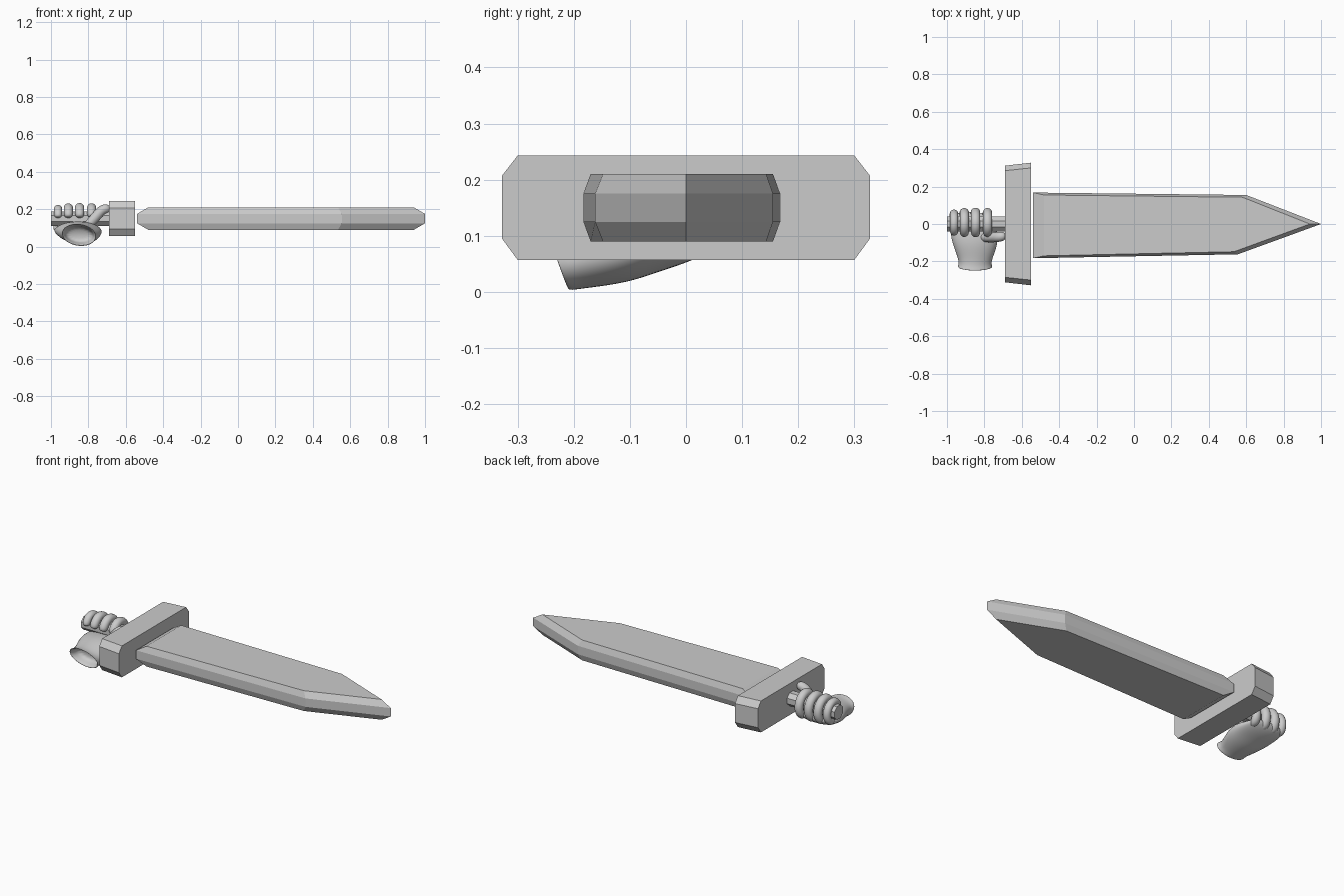
import bpy, bmesh, math
from mathutils import Vector

if "Cube" in bpy.data.objects:
    bpy.data.objects.remove(bpy.data.objects["Cube"])

grey = bpy.data.materials.new("grey")
grey.diffuse_color = (0.6, 0.6, 0.6, 1)
grey.use_nodes = True
grey.node_tree.nodes["Principled BSDF"].inputs["Base Color"].default_value = grey.diffuse_color


def loft(name, rings, smooth=False):
    """Skin closed rings of equal length and cap both ends."""
    bm = bmesh.new()
    vr = [[bm.verts.new(p) for p in r] for r in rings]
    n = len(rings[0])
    for a, b in zip(vr, vr[1:]):
        for i in range(n):
            j = (i + 1) % n
            bm.faces.new((a[i], a[j], b[j], b[i]))
    bm.faces.new(vr[0])
    bm.faces.new(vr[-1])
    bmesh.ops.recalc_face_normals(bm, faces=bm.faces)
    me = bpy.data.meshes.new(name)
    bm.to_mesh(me)
    bm.free()
    me.materials.append(grey)
    ob = bpy.data.objects.new(name, me)
    bpy.context.collection.objects.link(ob)
    if smooth:
        for p in me.polygons:
            p.use_smooth = True
        sub = ob.modifiers.new("round", 'SUBSURF')
        sub.levels = sub.render_levels = 2
    return ob


def tube(name, pts, radius, ref, sides=8):
    """Rounded tube along a path; ref is a direction roughly across it."""
    pts = [Vector(p) for p in pts]
    rings = []
    for i, p in enumerate(pts):
        t = (pts[min(i + 1, len(pts) - 1)] - pts[max(i - 1, 0)]).normalized()
        u = (ref - t * ref.dot(t)).normalized()
        v = t.cross(u)
        r = radius * (0.7 if i in (0, len(pts) - 1) else 1.08)
        rings.append([p + r * (u * math.cos(a) + v * math.sin(a))
                      for a in (2 * math.pi * k / sides for k in range(sides))])
    return loft(name, rings, True)


# Blade: wide outline at the edge, smaller outline on both flats
edge = [(-.54, -.183), (.555, -.162), (1, 0), (.6, .155), (-.54, .168)]
flat = [(-.48, -.17), (.535, -.148), (.94, 0), (.58, .143), (-.48, .155)]
loft("blade", [[(x, y, z) for x, y in o] for o, z in
               ((flat, .09), (edge, .125), (edge, .175), (flat, .21))])

# Guard: chamfered block, a little longer on the blade side
profile = [(-.3, .057), (.3, .057), (.328, .095), (.328, .207),
           (.3, .243), (-.3, .243), (-.328, .207), (-.328, .095)]
loft("guard", [[(x, y * s, z) for y, z in profile]
               for x, s in ((-.69, .95), (-.55, 1))])

# Grip: eight-sided rod
loft("grip", [[(x, .044 * math.cos(a), .15 + .042 * math.sin(a))
               for a in (math.pi / 8 + math.pi / 4 * k for k in range(8))]
              for x in (-1, -.67)])

# Palm and wrist: ovals along y, turning inward at the open wrist
# each row: y, x centre, z centre, x radius, z radius, tilt
rows = [(.065, -.875, .105, .095, .018, 0),
        (.02, -.868, .088, .118, .031, 0),
        (-.04, -.855, .086, .130, .048, 0),
        (-.10, -.850, .078, .125, .060, .1),
        (-.16, -.848, .067, .103, .058, .2),
        (-.205, -.850, .061, .087, .056, .33),
        (-.230, -.850, .063, .096, .062, .35),
        (-.230, -.850, .063, .089, .055, .35),
        (-.205, -.850, .063, .077, .046, .33),
        (-.16, -.848, .067, .070, .040, .2)]
rings = []
for y, xc, zc, rx, rz, tilt in rows:
    ring = []
    for k in range(16):
        a = math.tau * k / 16
        dx, dz = rx * math.cos(a), rz * math.sin(a)
        ring.append((xc + dx, y - dz * tilt, zc + dz - dx * tilt * .25))
    rings.append(ring)
loft("palm", rings, True)

# Four fingers curling round the back and over the top of the grip
curl = [(0, .09), (.045, .09), (.064, .125), (.062, .165), (.04, .2),
        (0, .213), (-.03, .2), (-.05, .17), (-.054, .155)]
for i, (x, s) in enumerate(((-.962, .9), (-.907, 1), (-.847, 1.02), (-.783, 1))):
    path = [(x - .006 * (j < 2), y * s, .15 + (z - .15) * s)
            for j, (y, z) in enumerate(curl)]
    tube("finger_%d" % (i + 1), path, .025 * s, Vector((1, 0, 0)))

# Thumb running forward and up beside the grip
tube("thumb", [(-.83, -.07, .09), (-.79, -.072, .125), (-.755, -.072, .165),
               (-.73, -.07, .195), (-.705, -.066, .205), (-.685, -.062, .2)],
     .027, Vector((0, 1, 0)))
